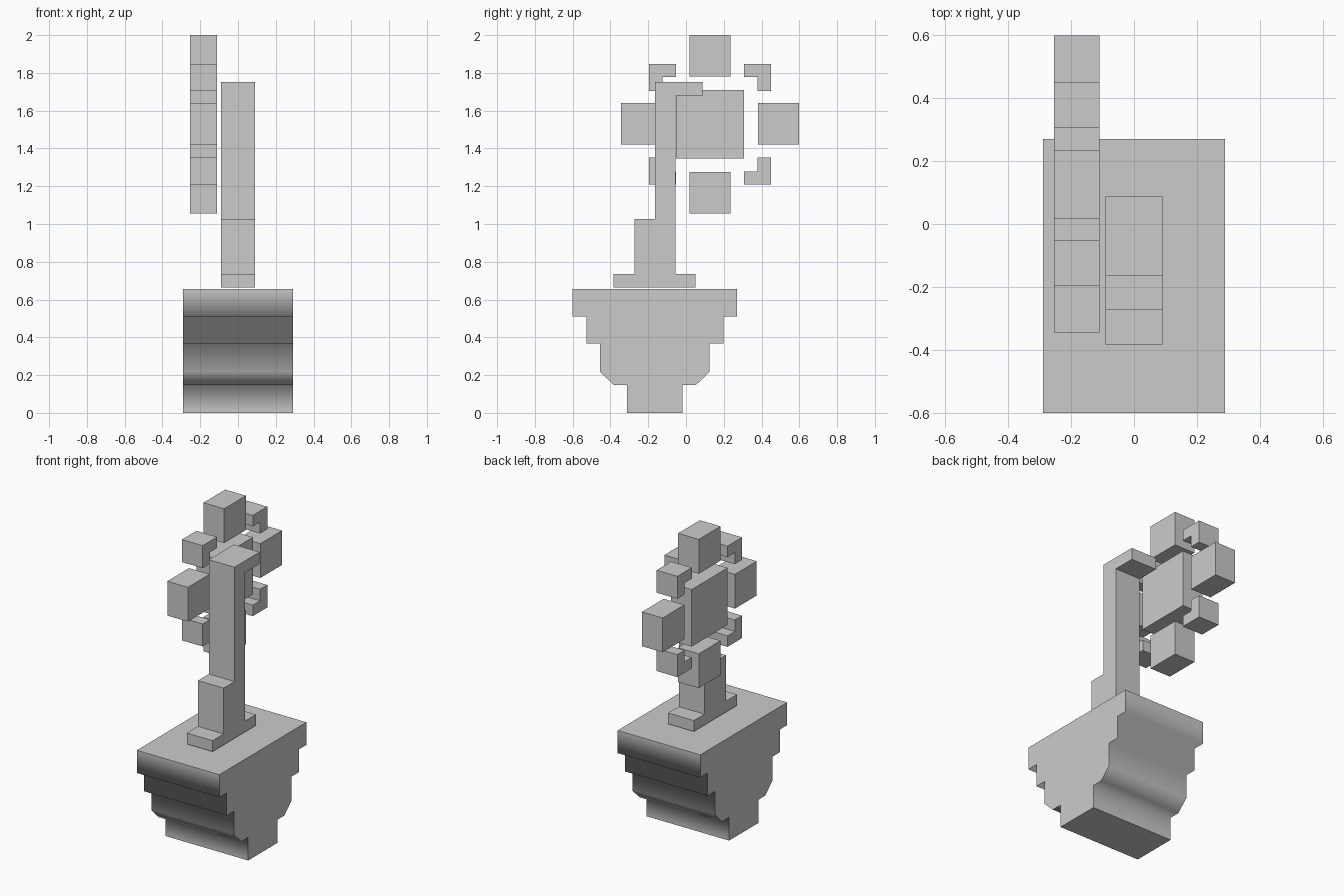
import bpy, bmesh

if "Cube" in bpy.data.objects:
    bpy.data.objects.remove(bpy.data.objects["Cube"])

gray = bpy.data.materials.new("plain gray")
gray.diffuse_color = (0.6, 0.6, 0.6, 1)
gray.use_nodes = True
gray.node_tree.nodes["Principled BSDF"].inputs["Base Color"].default_value = gray.diffuse_color


def extrude_profile(name, pts, x0, x1, smooth=False):
    """Extrude a (y, z) outline along x; optionally smooth its stepped sides."""
    bm = bmesh.new()
    face = bm.faces.new([bm.verts.new((x0, y, z)) for y, z in pts])
    ext = bmesh.ops.extrude_face_region(bm, geom=[face])
    for v in ext["geom"]:
        if isinstance(v, bmesh.types.BMVert):
            v.co.x = x1
    bmesh.ops.recalc_face_normals(bm, faces=bm.faces)
    zs = [p[1] for p in pts]
    for f in bm.faces:
        n, z = f.normal, f.calc_center_median().z
        flat = abs(n.x) > 0.9 or z < min(zs) + 1e-4 or z > max(zs) - 1e-4
        f.smooth = smooth and not flat
    mesh = bpy.data.meshes.new(name)
    bm.to_mesh(mesh)
    bm.free()
    mesh.materials.append(gray)
    obj = bpy.data.objects.new(name, mesh)
    bpy.context.collection.objects.link(obj)
    return obj


def rect(cy, cz, hy, hz):
    return [(cy - hy, cz - hz), (cy + hy, cz - hz), (cy + hy, cz + hz), (cy - hy, cz + hz)]


# Stepped pot: half outline mirrored about its centre line
POT_Y = -0.165
half = [(0.147, 0), (0.147, 0.147), (0.217, 0.147), (0.289, 0.217), (0.289, 0.367),
        (0.363, 0.367), (0.363, 0.511), (0.436, 0.511), (0.436, 0.655)]
pot = [(POT_Y + d, z) for d, z in half] + [(POT_Y - d, z) for d, z in reversed(half)]
extrude_profile("pot", pot, -0.29, 0.29, smooth=True)

# Stem with stepped foot and a hook at the top
stem = [(-0.384, 0.665), (0.05, 0.665), (0.05, 0.735), (-0.056, 0.735), (-0.056, 1.677),
        (0.088, 1.677), (0.088, 1.752), (-0.164, 1.752), (-0.164, 1.026),
        (-0.273, 1.026), (-0.273, 0.735), (-0.384, 0.735)]
extrude_profile("stem", stem, -0.09, 0.09)

# Flower head: centre block, four square petals, four angled corner petals
FY, FZ, X0, X1 = 0.127, 1.528, -0.255, -0.11
extrude_profile("flower_center", rect(FY, FZ, 0.181, 0.181), X0, X1)
for name, dy, dz in (("top", 0, 0.363), ("bottom", 0, -0.363),
                     ("front", -0.363, 0.003), ("back", 0.363, 0.003)):
    extrude_profile("petal_" + name, rect(FY + dy, FZ + dz, 0.109, 0.109), X0, X1)

corner = [(0.179, 0.25), (0.252, 0.25), (0.252, 0.177),
          (0.324, 0.177), (0.324, 0.32), (0.179, 0.32)]
for sy, side in ((-1, "front"), (1, "back")):
    for sz, level in ((-1, "lower"), (1, "upper")):
        pts = [(FY + sy * y, FZ + sz * z) for y, z in corner]
        extrude_profile(f"corner_petal_{level}_{side}", pts, X0, X1)
